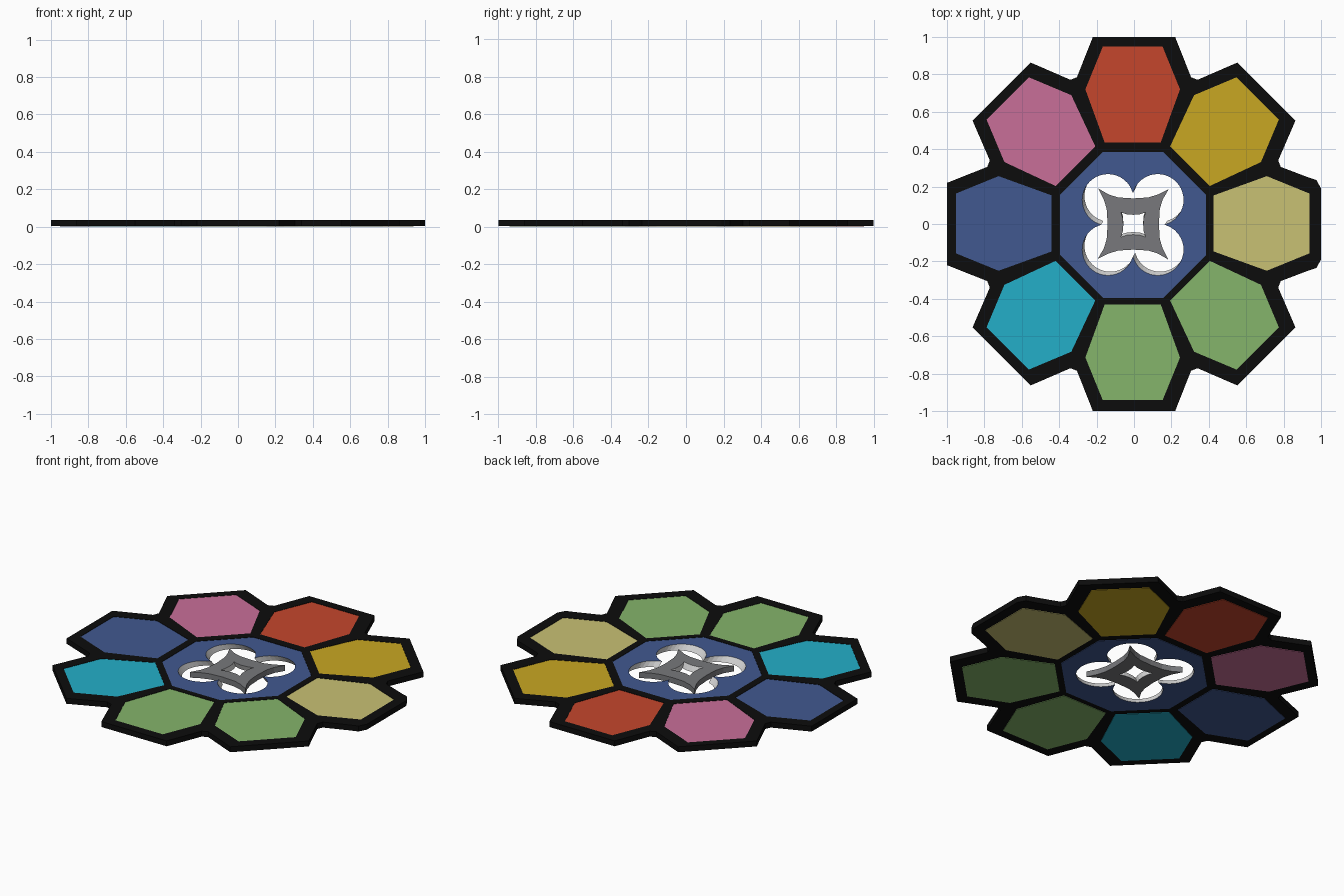
import bpy
from math import sin, cos, pi, sqrt, radians

if "Cube" in bpy.data.objects:
    bpy.data.objects.remove(bpy.data.objects["Cube"])


def mat(name, hexcol):
    def lin(v):
        return v / 12.92 if v <= 0.04045 else ((v + 0.055) / 1.055) ** 2.4
    m = bpy.data.materials.new(name)
    rgb = [lin(int(hexcol[i:i + 2], 16) / 255) for i in (0, 2, 4)]
    m.diffuse_color = (*rgb, 1)
    m.use_nodes = True
    m.node_tree.nodes["Principled BSDF"].inputs["Base Color"].default_value = m.diffuse_color
    return m


BLACK = mat("black", "0C0C0C")
BLUE = mat("blue", "415990")
RED = mat("red", "C5462C")
YELLOW = mat("yellow", "C9A722")
TAN = mat("tan", "C9C174")
GREEN = mat("green", "85B56B")
CYAN = mat("cyan", "23AFC9")
PINK = mat("pink", "C96F99")
GREY = mat("grey", "78797C")
PALE = mat("pale_grey", "DCDCDC")


def turn(pts, deg):
    c, s = cos(radians(deg)), sin(radians(deg))
    return [(x * c - y * s, x * s + y * c) for x, y in pts]


def move(pts, dx, dy):
    return [(x + dx, y + dy) for x, y in pts]


def plate(name, loops, z0, z1, *mats):
    """Flat plate from outlines; inner outlines become holes."""
    cu = bpy.data.curves.new(name, 'CURVE')
    cu.dimensions, cu.fill_mode = '2D', 'BOTH'
    cu.extrude = (z1 - z0) / 2
    for pts in loops:
        sp = cu.splines.new('POLY')
        sp.points.add(len(pts) - 1)
        for p, (x, y) in zip(sp.points, pts):
            p.co = (x, y, 0, 1)
        sp.use_cyclic_u = True
    tmp = bpy.data.objects.new(name + "_outline", cu)
    bpy.context.collection.objects.link(tmp)
    dg = bpy.context.evaluated_depsgraph_get()
    me = bpy.data.meshes.new_from_object(tmp.evaluated_get(dg))
    bpy.data.objects.remove(tmp)
    me.materials.clear()
    for m in mats:
        me.materials.append(m)
    for v in me.vertices:
        v.co.z += (z0 + z1) / 2
    for p in me.polygons:
        p.use_smooth = False
        p.material_index = 0
    ob = bpy.data.objects.new(name, me)
    bpy.context.collection.objects.link(ob)
    return ob


def slant_hole(ob, radius, dx, dy):
    """Slope the wall of the central hole and colour it with the second material."""
    me = ob.data
    for p in me.polygons:
        if abs(p.normal.z) < 0.5 and p.center.xy.length < radius:
            p.material_index = 1
    for v in me.vertices:
        if v.co.z < 0.015 and v.co.xy.length < radius:
            v.co.x += dx
            v.co.y += dy
    me.update()


# Outlines
petal = [(0.305, 0.785), (0.22, 1.0), (-0.22, 1.0), (-0.305, 0.785)]
round_petal = [(0.305, 0.785), (0.25, 0.93), (0.235, 0.975), (0.19, 1.0),
               (-0.19, 1.0), (-0.235, 0.975), (-0.25, 0.93), (-0.305, 0.785)]
panel = [(0.16, 0.945), (-0.16, 0.945), (-0.253, 0.717),
         (-0.15, 0.433), (0.15, 0.433), (0.253, 0.717)]
octagon = [(0.422 * cos(radians(22.5 + 45 * i)) - 0.005,
            0.422 * sin(radians(22.5 + 45 * i)) - 0.005) for i in range(8)]

outer = []
for i in range(8):
    outer += turn(round_petal if i == 6 else petal, 45 * i)
cells = [move(turn(panel, 45 * i), -0.007, 0.003) for i in range(8)]

# Black frame with nine openings
plate("frame", [outer, octagon] + cells, 0.003, 0.036, BLACK)

# Coloured petal panels, anticlockwise from the back
colours = [RED, PINK, BLUE, CYAN, GREEN, GREEN, TAN, YELLOW]
for i, (c, pts) in enumerate(zip(colours, cells)):
    plate(f"petal_panel_{i + 1}", [pts], 0.0, 0.034, c)

# Central octagon with a four-lobed opening
lobes = []
d, r = 0.188, 0.138
for i in range(96):
    a = 2 * pi * i / 96
    k = (a % (pi / 2)) - pi / 4
    rad = d * cos(k) + sqrt(max(r * r - (d * sin(k)) ** 2, 0))
    lobes.append((rad * cos(a) - 0.006, rad * sin(a) - 0.004))
centre = plate("centre_panel", [octagon, lobes], 0.0, 0.034, BLUE, PALE)
slant_hole(centre, 0.36, 0.012, 0.02)

# Four-pointed star floating in the opening
side = [(-0.187, 0.19), (-0.13, 0.157), (-0.08, 0.142), (0, 0.137),
        (0.08, 0.142), (0.13, 0.157)]
hole_side = [(-0.066, 0.066), (-0.035, 0.056), (0, 0.053), (0.035, 0.056)]
star_out, star_in = [], []
for i in range(4):
    star_out += turn(side, -90 * i)
    star_in += turn(hole_side, -90 * i)
star = plate("star", [move(star_out, -0.004, 0), move(star_in, -0.004, -0.004)],
             0.0, 0.034, GREY, PALE)
slant_hole(star, 0.11, 0.0, 0.014)
